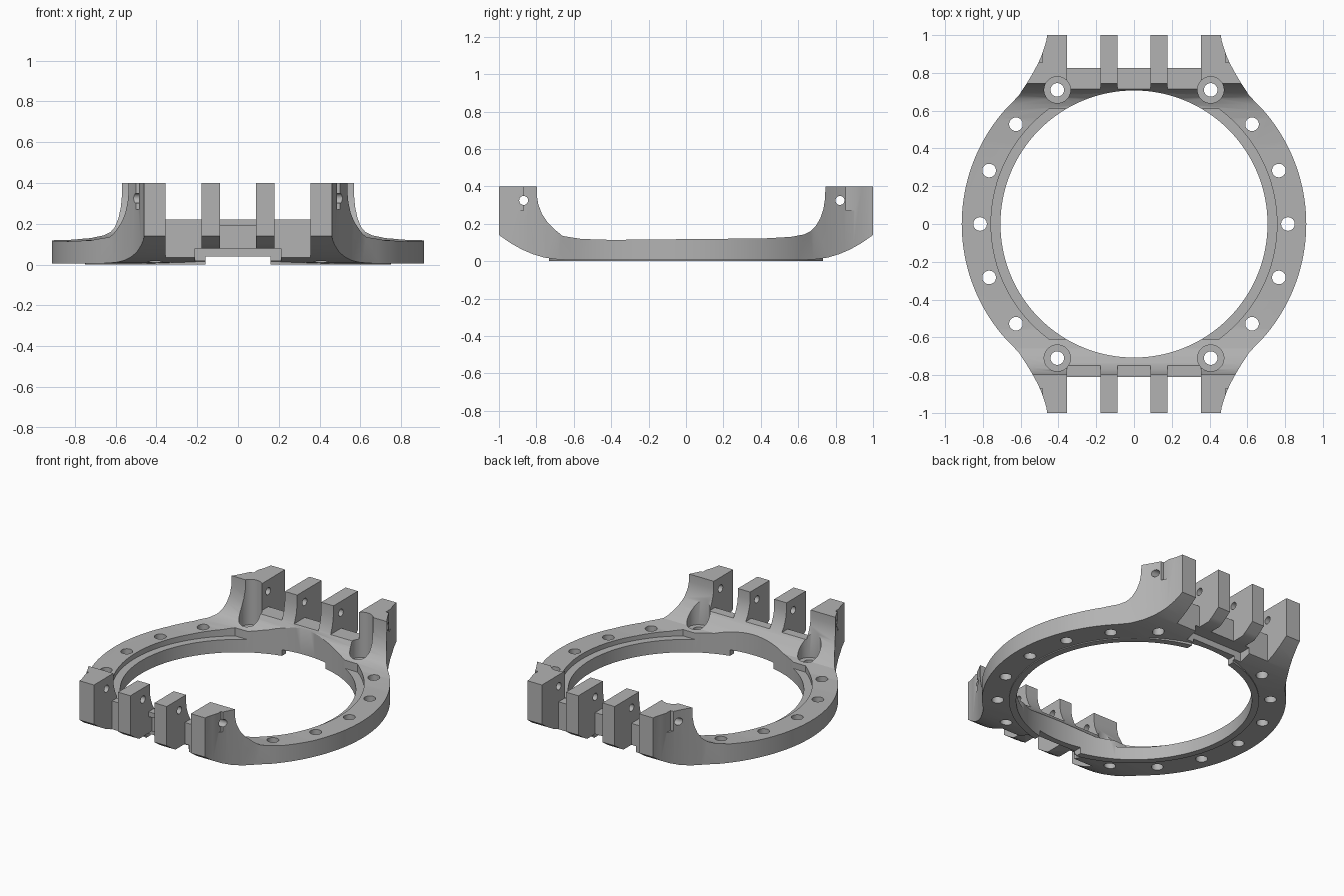
import bpy, bmesh, math
from mathutils import Matrix, Vector

cube = bpy.data.objects.get("Cube")
if cube:
    bpy.data.objects.remove(cube)

steel = bpy.data.materials.new("brushed grey")
GREY = (0.45, 0.45, 0.45, 1)
steel.diffuse_color = GREY
steel.use_nodes = True
steel.node_tree.nodes["Principled BSDF"].inputs["Base Color"].default_value = GREY


def to_object(bm, name):
    bmesh.ops.recalc_face_normals(bm, faces=bm.faces)
    mesh = bpy.data.meshes.new(name)
    bm.to_mesh(mesh)
    bm.free()
    obj = bpy.data.objects.new(name, mesh)
    mesh.materials.append(steel)
    bpy.context.collection.objects.link(obj)
    return obj


def prism(name, outline, place, low, high):
    """Extrude a closed outline; place(a, b, c) maps it into space."""
    bm = bmesh.new()
    face = bm.faces.new([bm.verts.new(place(a, b, low)) for a, b in outline])
    out = bmesh.ops.extrude_face_region(bm, geom=[face])
    shift = Vector(place(0, 0, high)) - Vector(place(0, 0, low))
    verts = [v for v in out["geom"] if isinstance(v, bmesh.types.BMVert)]
    bmesh.ops.translate(bm, verts=verts, vec=shift)
    return to_object(bm, name)


def boxes(name, spans):
    bm = bmesh.new()
    for x0, x1, y0, y1, z0, z1 in spans:
        size = Matrix.Diagonal((x1 - x0, y1 - y0, z1 - z0, 1))
        mid = Vector(((x0 + x1) / 2, (y0 + y1) / 2, (z0 + z1) / 2))
        bmesh.ops.create_cube(bm, size=1, matrix=Matrix.Translation(mid) @ size)
    return to_object(bm, name)


def cylinders(name, centres, radius, depth, axis="Z", sides=32):
    bm = bmesh.new()
    turn = Matrix.Rotation(math.pi / 2, 4, "Y") if axis == "X" else Matrix()
    for c in centres:
        bmesh.ops.create_cone(bm, cap_ends=True, segments=sides, radius1=radius,
                              radius2=radius, depth=depth,
                              matrix=Matrix.Translation(c) @ turn)
    return to_object(bm, name)


def combine(target, tool, operation="DIFFERENCE"):
    mod = target.modifiers.new("cut", "BOOLEAN")
    mod.operation = operation
    mod.solver = "EXACT"
    mod.object = tool
    bpy.context.view_layer.objects.active = target
    bpy.ops.object.modifier_apply(modifier=mod.name)
    bpy.data.objects.remove(tool)


def four(x, y):
    return [(sx * x, sy * y) for sx in (1, -1) for sy in (1, -1)]


# Plan outline: round flanks that sweep into the lugs
R = 0.912
flare = [(0.61, 0.68), (0.56, 0.757), (0.532, 0.805), (0.508, 0.85),
         (0.488, 0.895), (0.473, 0.94), (0.463, 0.975), (0.46, 1.0)]
reach = math.radians(41)
arc = [(R * math.cos(reach * i / 24), R * math.sin(reach * i / 24)) for i in range(25)]
quarter = arc + flare
right = [(x, -y) for x, y in reversed(quarter[1:])] + quarter
plan = right + [(-x, y) for x, y in reversed(right)]
frame = prism("case_frame", plan, lambda a, b, c: (a, b, c), -0.1, 0.6)

# Side profile: curved belly, shallow saddle, lugs rising at each end
belly = [(0.62, 0.006), (0.70, 0.011), (0.76, 0.02), (0.82, 0.038),
         (0.88, 0.064), (0.94, 0.098), (1.0, 0.14)]
back_rise = [(0.745, 0.4), (0.744, 0.34), (0.735, 0.28), (0.718, 0.23),
             (0.695, 0.19), (0.665, 0.16), (0.63, 0.143), (0.56, 0.13), (0.42, 0.122)]
front_rise = [(-0.40, 0.114), (-0.56, 0.119), (-0.66, 0.135), (-0.70, 0.168),
              (-0.74, 0.208), (-0.77, 0.252), (-0.79, 0.305), (-0.797, 0.35), (-0.797, 0.4)]
profile = ([(-y, z) for y, z in reversed(belly)] + belly + [(1.0, 0.4)]
           + back_rise + [(0.0, 0.118)] + front_rise + [(-1.0, 0.4)])
combine(frame, prism("profile", profile, lambda a, b, c: (c, a, b), -1.2, 1.2), "INTERSECT")

# Flat seating ring under the belly
combine(frame, cylinders("seat", [(0, 0, 0.02)], 0.75, 0.04, sides=128), "UNION")

# Bore and the stepped ledge around it
combine(frame, cylinders("bore", [(0, 0, 0)], 0.707, 2, sides=128))
ledge = cylinders("ledge", [(0, 0, 0.285)], 0.757, 0.4, sides=128)
combine(ledge, boxes("ledge_limit", [(-1, 1, -0.61, 0.61, -1, 1)]), "INTERSECT")
combine(frame, ledge)

# Slots between the lugs, leaving a low crossbar
slots = [(-0.355, -0.178), (-0.088, 0.088), (0.178, 0.355)]
combine(frame, boxes("back_slots", [(a, b, 0.825, 1.2, -1, 1) for a, b in slots]))
combine(frame, boxes("front_slots", [(a, b, -1.2, -0.81, -1, 1) for a, b in slots]))
combine(frame, boxes("bar_tops", [(a, b, y, y + 0.6, 0.222, 1)
                                  for a, b in slots for y in (0.6, -1.2)]))

# Gaps under the crossbars
combine(frame, boxes("outer_gaps", [(-0.21, 0.21, 0.745, 1.3, -1, 0.08),
                                    (-0.21, 0.21, -1.3, -0.745, -1, 0.08)]))
combine(frame, boxes("inner_gaps", [(-0.16, 0.16, 0.5, 0.8, -1, 0.04),
                                    (-0.16, 0.16, -0.8, -0.5, -1, 0.04)]))
combine(frame, boxes("front_bar_recess", [(-0.088, 0.088, -0.9, -0.775, -1, 0.19)]))

# Bolt holes around the flanks and the four counterbored corners
bolts = [(0.815, 0), (-0.815, 0)] + four(0.767, 0.283) + four(0.625, 0.528) + four(0.406, 0.71)
combine(frame, cylinders("bolts", [(x, y, 0) for x, y in bolts], 0.036, 2))
combine(frame, cylinders("counterbores", [(x, y, 0.6) for x, y in four(0.406, 0.71)], 0.07, 1.0))

# Pin holes through the lugs, with flats on the outer faces
combine(frame, cylinders("pins", [(0, -0.868, 0.325), (0, 0.823, 0.325)], 0.024, 3, "X", 24))
combine(frame, boxes("flats", [(min(s * 0.485, s * 0.7), max(s * 0.485, s * 0.7), y0, y1, 0.27, 1)
                               for s in (1, -1) for y0, y1 in ((0.855, 1.1), (-1.1, -0.87))]))

# Finish: sharp machined edges, smooth curves
for obj in bpy.context.selected_objects:
    obj.select_set(False)
frame.select_set(True)
bpy.context.view_layer.objects.active = frame
bpy.ops.object.shade_smooth_by_angle(angle=math.radians(30))
